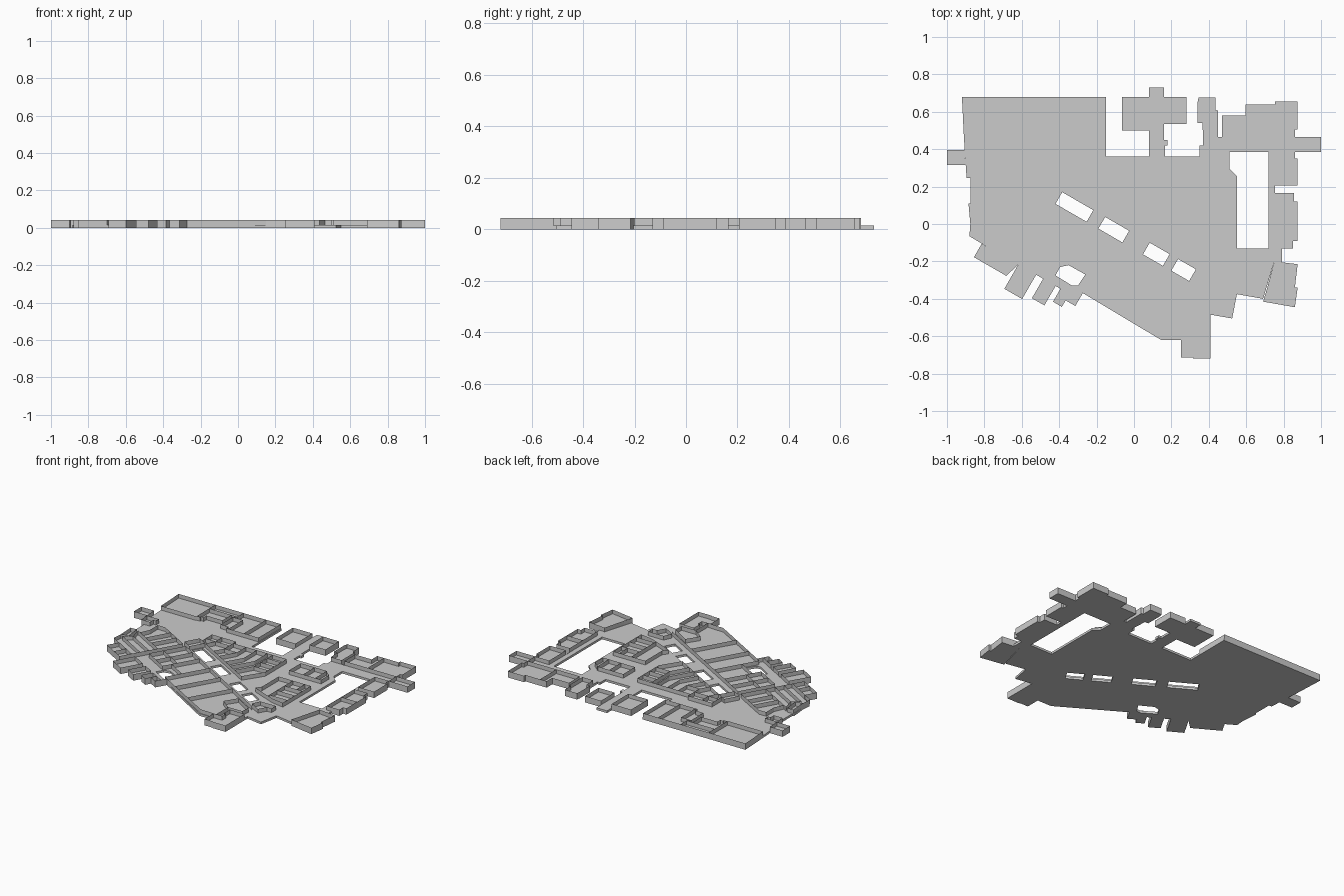
import bpy, bmesh, math

if "Cube" in bpy.data.objects:
    bpy.data.objects.remove(bpy.data.objects["Cube"])

FLOOR, TOP = 0.015, 0.043      # slab thickness and wall height
U = 0.01                       # plan coordinates are in hundredths


def L(s, t):
    """Point in the tilted mall-street frame (s along, t across)."""
    c, k = math.cos(math.radians(30)), 0.5
    return (-71 + s * c + t * k, 23.5 - s * k + t * c)


def box(x0, y0, x1, y1):
    return [(x0, y0), (x1, y0), (x1, y1), (x0, y1)]


def lbox(s0, t0, s1, t1):
    return [L(*p) for p in box(s0, t0, s1, t1)]


def slab(name, outline, holes=()):
    """Flat floor plate, with openings cut by extra curve loops."""
    cu = bpy.data.curves.new(name, 'CURVE')
    cu.dimensions, cu.fill_mode = '2D', 'BOTH'
    cu.extrude = FLOOR / 2
    for loop in [outline, *holes]:
        sp = cu.splines.new('POLY')
        sp.points.add(len(loop) - 1)
        for p, (x, y) in zip(sp.points, loop):
            p.co = (x * U, y * U, 0, 1)
        sp.use_cyclic_u = True
    tmp = bpy.data.objects.new(name + "_curve", cu)
    bpy.context.collection.objects.link(tmp)
    deps = bpy.context.evaluated_depsgraph_get()
    me = bpy.data.meshes.new_from_object(tmp.evaluated_get(deps))
    bpy.data.objects.remove(tmp)
    me.name = name
    for v in me.vertices:
        v.co.z += FLOOR / 2
    for p in me.polygons:
        p.use_smooth = False
    ob = bpy.data.objects.new(name, me)
    bpy.context.collection.objects.link(ob)


def walls(name, rooms=(), lines=()):
    """Thin upright partitions: closed rooms and open dividers."""
    bm = bmesh.new()
    for pts in [r + r[:1] for r in rooms] + list(lines):
        for (x0, y0), (x1, y1) in zip(pts, pts[1:]):
            bm.faces.new([bm.verts.new((x * U, y * U, z)) for x, y, z in (
                (x0, y0, FLOOR), (x1, y1, FLOOR), (x1, y1, TOP), (x0, y0, TOP))])
    bmesh.ops.remove_doubles(bm, verts=bm.verts, dist=1e-5)
    me = bpy.data.meshes.new(name)
    bm.to_mesh(me)
    bm.free()
    bpy.context.collection.objects.link(bpy.data.objects.new(name, me))


def annex(name, outline, lines=()):
    """Perimeter unit with its own floor and walls."""
    slab(name + "_floor", outline)
    walls(name + "_walls", [outline], lines)


# Main floor with the atrium, street voids and small court
outline = [(-92, 68), (-15, 68), (-15, 36), (8, 36), (8, 73), (16, 73), (16, 45),
           (18, 45), (18, 42), (16.5, 42), (16.5, 36), (35, 36), (35, 42), (37, 42),
           (37, 46.5), (86, 46.5), (86, 38.5), (75.5, 38.5), (75.5, -13), (79, -13),
           (79, -20.5), (75, -20), (69, -40), (55, -37.5), (52.5, -50.5), (41, -48.5),
           (41, -51.5), (30, -51.5), (30, -58), (31.5, -58), (31.5, -62), (14.5, -62),
           L(68, -30.5), L(68, -34.5), L(30.5, -34.5), L(28, -43), L(26, -43),
           L(26, -35), (-88, -6.5), (-87.5, 0), (-88.5, 11), (-87.5, 11),
           (-87.5, 24.5), (-89.5, 24.5), (-90.5, 39.5), (-91, 47.5)]
atrium = [(51, 38.5), (72, 38.5), (72, -13), (55, -13), (55, 25.5), (51, 29.5)]
court = [(-39.5, -23), (-35, -22), (-26, -27), (-30, -33), (-33, -33), (-42, -27.5)]
voids = [lbox(s0, 3.5, s1, 10.7) for s0, s1 in
         ((31.5, 50.7), (58, 72.8), (85.5, 97.8), (103, 114))]
slab("main_floor", outline, [atrium, court, *voids])

# Perimeter units
annex("west_entry", [(-100, 39.5), (-90.5, 39.5), (-90, 31.5), (-100, 31.5)])
annex("north_kiosk_left", box(-6.5, 50, 8, 68))
annex("north_kiosk_right", box(16, 53.5, 28, 68))
annex("north_tower_unit", [(37, 46.5), (36.5, 54), (34, 54), (34, 65), (34.5, 67.5),
                           (43.5, 67.5), (43.5, 61), (45, 60.5), (45, 46.5)])
annex("northeast_units", [(47, 46.5), (47, 58), (59.5, 58), (59.5, 64), (75.5, 64),
                          (75.5, 65.5), (87.5, 65.5), (87.5, 50.5), (86, 50.5),
                          (86, 46.5)], [[(64.5, 46.5), (64.5, 64)]])
annex("east_entry", box(86, 38.5, 100, 46.5))
annex("east_unit_upper", [(75.5, 38.5), (86, 38.5), (86, 35), (87.5, 35),
                          (87.5, 20.5), (75.5, 20.5)])
annex("east_unit_lower", [(75.5, 16.5), (85.5, 16.5), (85.5, 12), (87.5, 12),
                          (87.5, -9), (85, -9), (85, -13), (75.5, -13)],
      [[(75.5, 2.5), (87.5, 2.5)]])
annex("southeast_unit", [(75, -20), (87.5, -21.5), (86, -34), (87.5, -34),
                         (86, -44.5), (69, -41.5), (71, -35)])
annex("south_unit", [(30, -51.5), (41, -51.5), (41, -72), (31.5, -72),
                     (31.5, -71.5), (25, -71.5), (25, -62), (31.5, -62),
                     (31.5, -58), (30, -58)])
annex("southwest_unit", lbox(8, -43, 26, -34.7), [[L(18, -43), L(18, -34.7)]])
for i, (s0, t0, s1) in enumerate(((30.5, -49.5, 41.5), (45.8, -46.5, 53.5),
                                  (56.5, -42.5, 62), (62, -38.5, 68))):
    annex(f"south_bay_{i + 1}", lbox(s0, t0, s1, -34.5))

# North-west anchor shops
walls("northwest_shops",
      [[(-92, 68), (-64.5, 68), (-64.5, 47.5), (-91, 47.5)],
       box(-64.5, 61.5, -43.5, 68),
       [(-64.5, 61.5), (-48, 61.5), (-48, 52), (-60, 52), (-60, 49), (-62, 49),
        (-62, 48), (-64.5, 48)],
       [(-43.5, 68), (-26.5, 68), (-26.5, 44), (-39.5, 44), (-39.5, 46.5),
        (-45.5, 46.5), (-45.5, 59.5), (-43.5, 61.5)],
       box(-26.5, 44, -15.5, 68)],
      [[(-45.5, 59.5), (-38, 59.5), (-38, 44)]])

# West diagonal shops
edge = [L(26, 0), L(0, 0), (-76.5, 23.5), (-76.5, 15), L(0, -17), L(26, -17)]
walls("west_shops",
      [edge, [(-90, 31), (-81, 31), (-81, 28), (-83, 28), (-83, 24.5), (-89.5, 24.5)],
       [(-88, 11), (-83.5, 11), (-82.5, 1), (-87.5, 0)]],
      [[L(s, 0), L(s, -17)] for s in (8.3, 16.5)] +
      [[L(-2.8, -17), L(0, -17)], [L(-2.8, -17), L(3, -23), L(0.5, -29)]] +
      [[L(s, t), L(26, t)] for s, t in ((3, -23), (0.5, -29), (0.5, -35))] +
      [[L(26, 0), L(26, -35)], [L(0.5, -35), (-87.5, 0)]])

# South row along the street
walls("south_shops",
      [lbox(s, -15, s + 10, 0) for s in (30, 40)] +
      [lbox(s, -25, s + 10, -15) for s in (30, 40)] +
      [lbox(50, -19, 65, 0), lbox(65, -30.5, 80, 0), lbox(80, -30.5, 98, 0),
       [(25, -35), (38, -43), (37.5, -49), (27, -49), (19.5, -43.5)]],
      [[L(98, 0), L(126, 0)], [L(98, -30.5), L(117, -30.5), (31.5, -62)],
       [(27, -49), (27, -62)], [L(65, -30.5), L(68, -30.5), L(68, -34.5)]])


def divider(x, top, kink):
    """Shop divider: straight from the back, then square to the street."""
    dx, dy = x + 71, kink - 23.5
    s = dx * math.cos(math.radians(30)) - dy * 0.5
    return [(x, top), (x, kink), L(s, 12.5)]


# North row along the street
walls("north_shops",
      [[(-41.5, 31.5), (-23.5, 31.5), (-23.5, 28.5), (16.5, 28.5), (16.5, 5.5),
        L(84, 12.5), L(27, 12.5), (-41.5, 24)], lbox(23.5, 2, 31, 12.5)],
      [divider(*d) for d in ((-34, 31.5, 24), (-23.5, 28.5, 19), (-14, 28.5, 19),
                             (-6, 28.5, 15), (2, 28.5, 15), (6, 28.5, 8.5))] +
      [[(6, y), (16.5, y)] for y in (22.5, 15.5, 8.5)] +
      [[(-41.5, 24.5), (-23.5, 24.5)], [(-23.5, 19), (-14, 19)]])

# Island blocks beside the atrium
walls("island_upper", [[(27, 28.5), (46, 28.5), (51, 24.5), (51, 16), (27, 16)]],
      [[(37.5, 16), (37.5, 28.5)], [(46.5, 16), (46.5, 28.5)]])
walls("island_lower",
      [[(27, 5), (51, 5), (51, -25), (42, -23.5), (24.5, -16.5), (27, -13)],
       [(38.5, -31), (50, -31), (50, -35.5), (46.5, -35.5), (43.5, -41), (36, -36.5)]],
      [[(37.5, 5), (37.5, -21.7)], [(46.5, 5), (46.5, -4)]] +
      [[(37.5, y), (51, y)] for y in (-4, -12, -20)])
